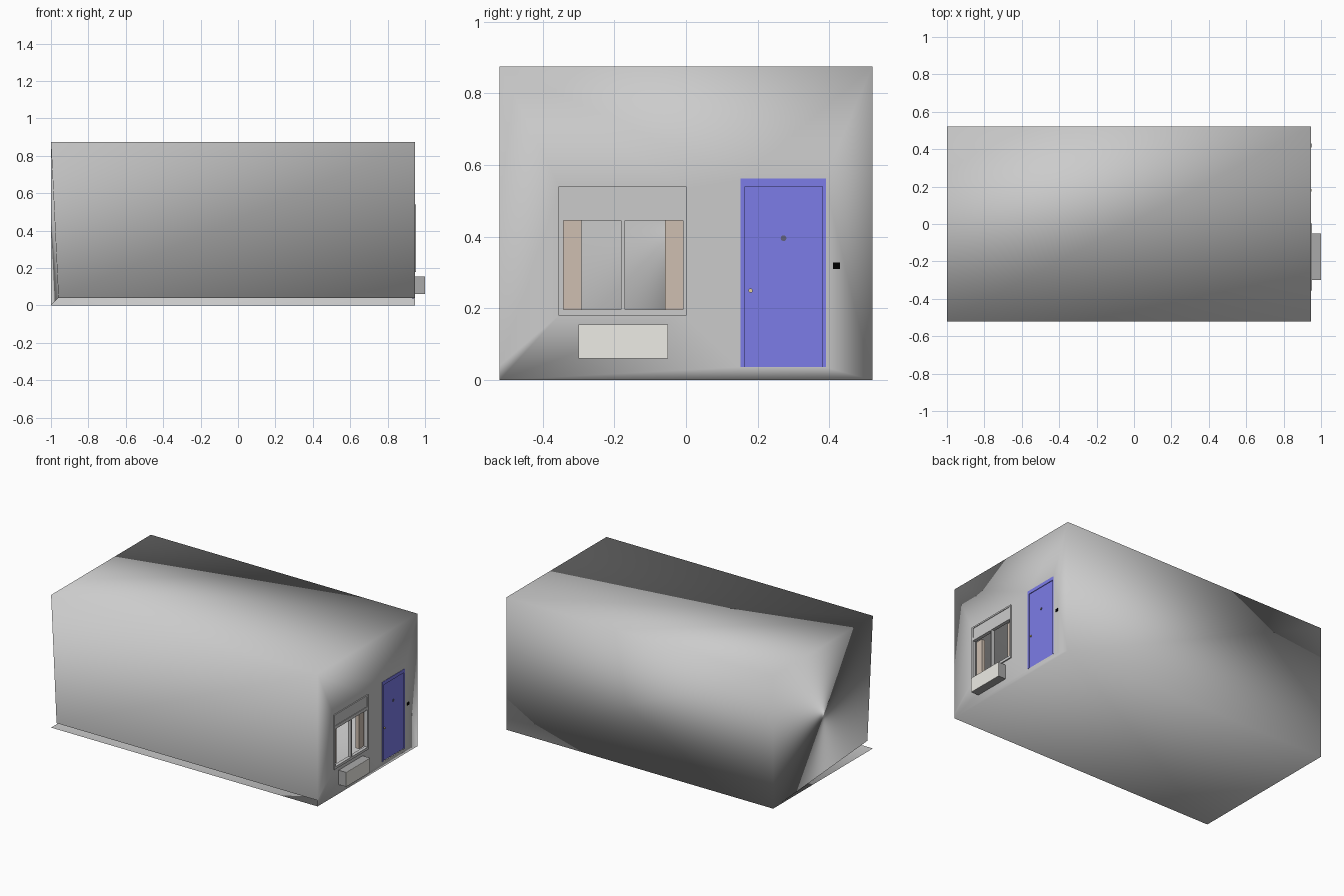
import bpy, bmesh, math
from mathutils import Matrix

if "Cube" in bpy.data.objects:
    bpy.data.objects.remove(bpy.data.objects["Cube"])

XL, XR, Y, H = -1.0, 0.945, 0.52, 0.875


def material(name, rgb):
    m = bpy.data.materials.new(name)
    m.diffuse_color = (*rgb, 1)
    m.use_nodes = True
    m.node_tree.nodes["Principled BSDF"].inputs["Base Color"].default_value = m.diffuse_color
    return m


blue = material("blue_paint", (0.2, 0.2, 0.8))
tan = material("tan_wood", (0.62, 0.52, 0.44))
white = material("planter_white", (0.85, 0.84, 0.79))
grey = material("planter_grey", (0.4, 0.4, 0.4))
black = material("black_plastic", (0.0, 0.0, 0.0))
gold = material("brass", (0.8, 0.65, 0.3))
dark = material("dark_metal", (0.12, 0.12, 0.2))


def finish(name, bm, mat=None, smooth=False):
    me = bpy.data.meshes.new(name)
    for f in bm.faces:
        f.smooth = smooth
    bm.to_mesh(me)
    bm.free()
    ob = bpy.data.objects.new(name, me)
    bpy.context.collection.objects.link(ob)
    if mat:
        me.materials.append(mat)
    return ob


def box(name, x, y, z, mat=None):
    bm = bmesh.new()
    size = [b - a for a, b in (x, y, z)]
    mid = [(a + b) / 2 for a, b in (x, y, z)]
    bmesh.ops.create_cube(bm, size=1, matrix=Matrix.Translation(mid) @ Matrix.Diagonal((*size, 1)))
    return finish(name, bm, mat)


def stud(name, y, z, r, x0, x1, mat=None):
    bm = bmesh.new()
    m = Matrix.Translation(((x0 + x1) / 2, y, z)) @ Matrix.Rotation(math.pi / 2, 4, 'Y')
    bmesh.ops.create_cone(bm, cap_ends=True, segments=16, radius1=r, radius2=r, depth=x1 - x0, matrix=m)
    return finish(name, bm, mat)


# Thin room shell: roof, lifted front wall, back wall, bent left wall and floor
bm = bmesh.new()
v = [bm.verts.new(p) for p in (
    (XL, -Y, H), (XR, -Y, H), (XR, Y, H), (XL, Y, H),
    (-0.96, -Y, 0.04), (XR, -Y, 0.04), (XR, Y, 0), (XL, Y, 0),
    (XL, -Y, 0), (XR, -Y, 0))]
for f in ((0, 1, 2, 3), (4, 5, 1, 0), (6, 7, 3, 2), (0, 4, 7), (7, 0, 3), (8, 7, 6, 9)):
    bm.faces.new([v[i] for i in f])


def loop_edges(vs):
    pairs = zip(vs, vs[1:] + vs[:1])
    return [bm.edges.get(p) or bm.edges.new(p) for p in pairs]


# End wall of the shell, filled around the window and door openings
edges = loop_edges([v[9], v[6], v[2], v[1], v[5]])
for y0, y1, z0, z1 in ((-0.35, -0.005, 0.185, 0.535), (0.155, 0.385, 0.037, 0.56)):
    edges += loop_edges([bm.verts.new((XR, y, z)) for y, z in ((y0, z0), (y1, z0), (y1, z1), (y0, z1))])
fill = bmesh.ops.triangle_fill(bm, use_beauty=True, edges=edges, normal=(1, 0, 0))["geom"]
for f in [e for e in fill if isinstance(e, bmesh.types.BMFace)]:
    f.normal_update()
    if f.normal.x < 0:
        f.normal_flip()
finish("room_shell", bm, smooth=True)

# Window: outer frame, transom panel, sash rails and mullion
fx = (0.93, 0.952)
for name, y, z in (
        ("window_left_jamb", (-0.355, -0.342), (0.18, 0.54)),
        ("window_right_jamb", (-0.008, 0.002), (0.18, 0.54)),
        ("window_head", (-0.342, -0.008), (0.53, 0.54)),
        ("window_transom_bar", (-0.342, -0.008), (0.445, 0.465)),
        ("window_sill", (-0.342, -0.008), (0.18, 0.197)),
        ("window_mullion", (-0.181, -0.170), (0.197, 0.445))):
    box(name, fx, y, z)
box("transom_panel", (0.938, 0.948), (-0.342, -0.008), (0.465, 0.53))

# Shutter boards standing just behind each side of the window
for name, y0, y1 in (("left_shutter", -0.341, -0.292), ("right_shutter", -0.058, -0.009)):
    box(name, (0.90, 0.925), (y0, y1), (0.197, 0.445), tan)

# Planter box with a white front board
box("planter", (XR, 0.997), (-0.30, -0.05), (0.06, 0.155), grey)
box("planter_front", (0.997, 1.0), (-0.30, -0.05), (0.06, 0.155), white)

# Door frame and slightly recessed leaf
dx = (0.943, 0.947)
box("door_left_jamb", dx, (0.152, 0.165), (0.037, 0.54), blue)
box("door_right_jamb", dx, (0.38, 0.39), (0.037, 0.54), blue)
box("door_head", dx, (0.152, 0.39), (0.54, 0.563), blue)
box("door_leaf", (0.93, 0.942), (0.16, 0.385), (0.037, 0.55), blue)

# Door fittings and bell
stud("peephole", 0.272, 0.396, 0.008, 0.94, 0.945, dark)
stud("door_knob", 0.18, 0.25, 0.006, 0.94, 0.948, gold)
box("door_bell", (XR, 0.949), (0.41, 0.43), (0.31, 0.328), black)
